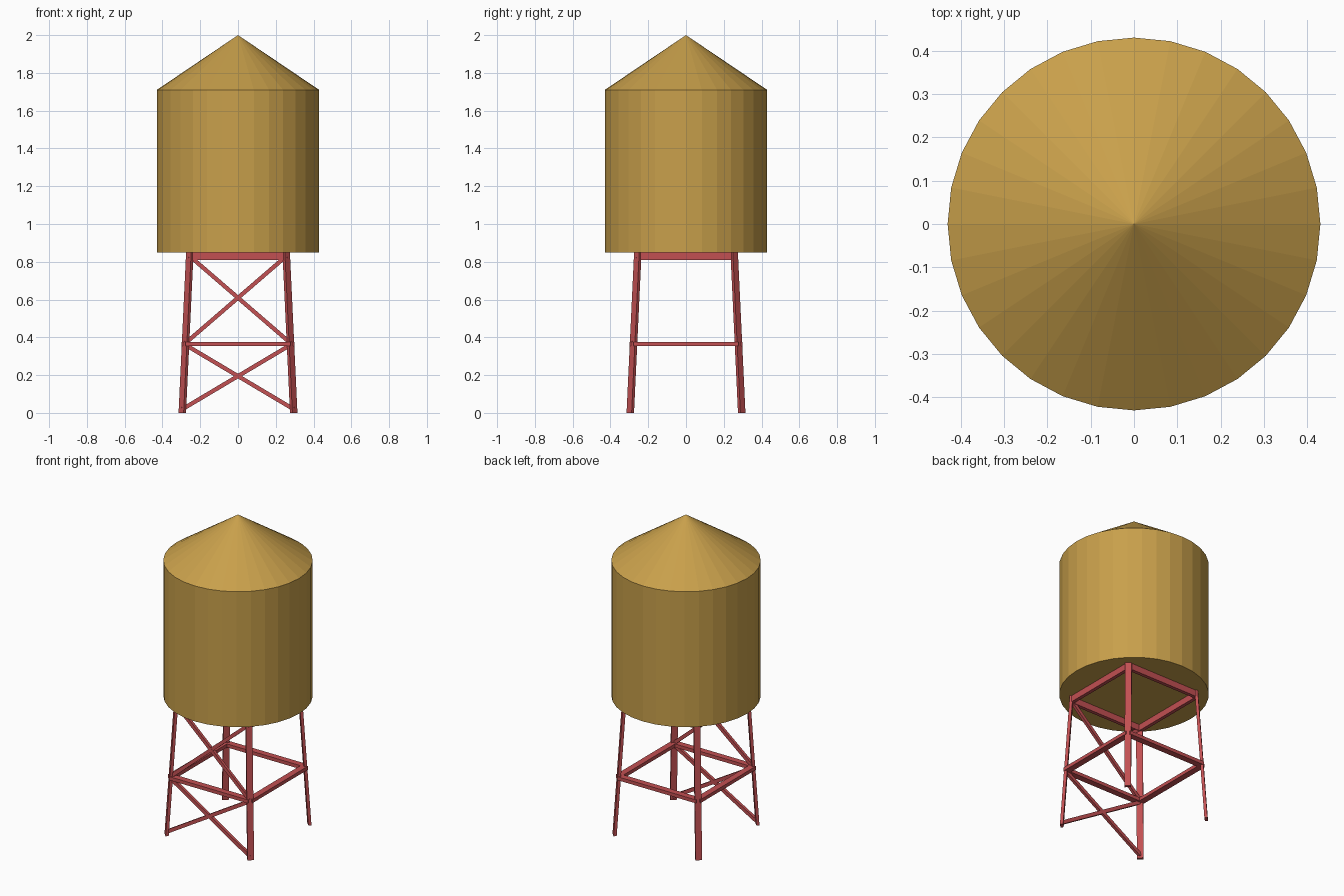
import bpy
import bmesh
from math import pi
from mathutils import Vector, Matrix

if "Cube" in bpy.data.objects:
    bpy.data.objects.remove(bpy.data.objects["Cube"])


def material(name, color):
    m = bpy.data.materials.new(name)
    m.diffuse_color = color
    m.use_nodes = True
    m.node_tree.nodes["Principled BSDF"].inputs["Base Color"].default_value = m.diffuse_color
    return m


GOLD = material("gold_paint", (0.58, 0.35, 0.07, 1))
RED = material("red_paint", (0.54, 0.08, 0.085, 1))


def finish(name, bm, mat):
    bmesh.ops.recalc_face_normals(bm, faces=bm.faces)
    me = bpy.data.meshes.new(name)
    bm.to_mesh(me)
    bm.free()
    me.materials.append(mat)
    ob = bpy.data.objects.new(name, me)
    bpy.context.collection.objects.link(ob)
    return ob


def lathe(name, z0, z1, r0, r1):
    bm = bmesh.new()
    bmesh.ops.create_cone(bm, cap_ends=True, segments=32, radius1=r0, radius2=r1,
                          depth=z1 - z0, matrix=Matrix.Translation((0, 0, (z0 + z1) / 2)))
    finish(name, bm, GOLD)


def bar(name, a, b, u, v):
    """Box from a to b; u and v are the half-size vectors of its cross-section."""
    a, b, u, v = map(Vector, (a, b, u, v))
    bm = bmesh.new()
    ends = [[bm.verts.new(p + s * u + t * v) for s, t in ((-1, -1), (1, -1), (1, 1), (-1, 1))]
            for p in (a, b)]
    for ring in ends:
        bm.faces.new(ring)
    for i in range(4):
        j = (i + 1) % 4
        bm.faces.new((ends[0][i], ends[0][j], ends[1][j], ends[1][i]))
    finish(name, bm, RED)


def leg_offset(z):
    """Distance of the leg centre line from each axis at height z."""
    return 0.295 - 0.04 * z / 0.85


# Tank and conical roof
lathe("tank", 0.85, 1.71, 0.43, 0.43)
lathe("roof", 1.71, 2.0, 0.43, 0.0)

# Four splayed flat legs, wide side facing the diagonal
for sx, xn in ((-1, "left"), (1, "right")):
    for sy, yn in ((-1, "front"), (1, "back")):
        out = Vector((sx, sy, 0)).normalized()
        side = Vector((-sy, sx, 0)).normalized()
        lo, hi = leg_offset(0), leg_offset(0.85)
        bar(f"{yn}_{xn}_leg", (sx * lo, sy * lo, 0), (sx * hi, sy * hi, 0.85),
            side * 0.019, out * 0.009)

# Square rings of beams: top (tall) and middle (flat)
for ring, z, half_h, half_d in (("top", 0.83, 0.02, 0.011), ("middle", 0.365, 0.011, 0.02)):
    d = leg_offset(z)
    for i, face in enumerate(("front", "right", "back", "left")):
        rot = Matrix.Rotation(i * pi / 2, 3, 'Z')
        bar(f"{ring}_{face}_beam", rot @ Vector((-d, -d, z)), rot @ Vector((d, -d, z)),
            rot @ Vector((0, half_d, 0)), (0, 0, half_h))

# Crossed braces on the front only
for level, z0, z1 in (("lower", 0.02, 0.36), ("upper", 0.37, 0.83)):
    for s, n in ((-1, "left"), (1, "right")):
        d0, d1 = leg_offset(z0), leg_offset(z1)
        a, b = Vector((s * d0, -d0, z0)), Vector((-s * d1, -d1, z1))
        v = (b - a).cross(Vector((0, 1, 0))).normalized()
        bar(f"{level}_{n}_brace", a, b, (0, 0.009, 0), v * 0.011)
